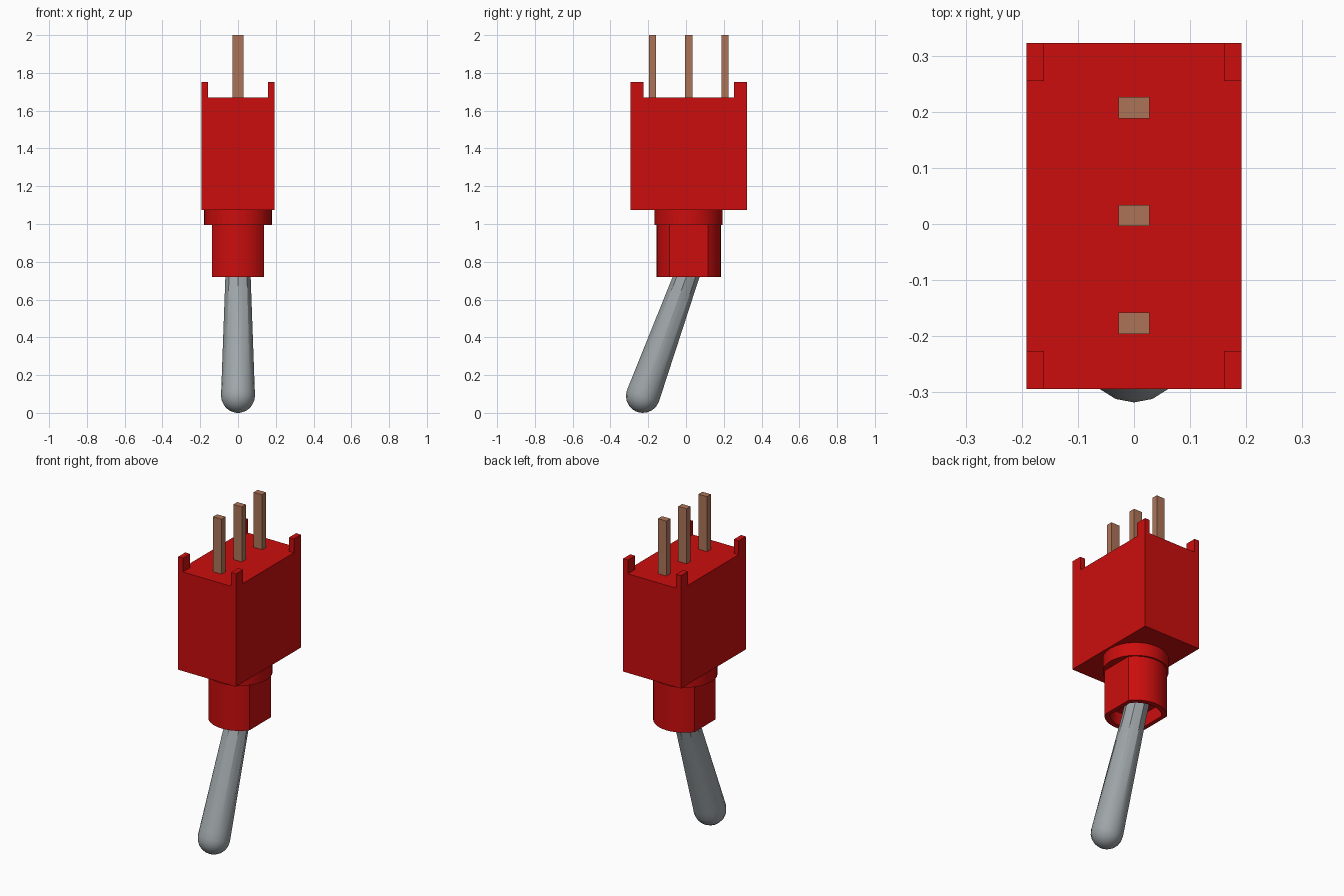
import bpy, bmesh, math
from mathutils import Matrix, Vector

if "Cube" in bpy.data.objects:
    bpy.data.objects.remove(bpy.data.objects["Cube"])

YC = 0.0145  # middle of the housing


def material(name, rgb, rough=0.5):
    m = bpy.data.materials.new(name)
    m.use_nodes = True
    m.diffuse_color = (*rgb, 1)
    bsdf = m.node_tree.nodes["Principled BSDF"]
    bsdf.inputs["Base Color"].default_value = (*rgb, 1)
    bsdf.inputs["Roughness"].default_value = rough
    return m


RED = material("red plastic", (0.60, 0.004, 0.004))
GREY = material("grey metal", (0.35, 0.385, 0.40))
BROWN = material("copper brown", (0.42, 0.175, 0.097))


def finish(name, bm, mat, smooth=None):
    bmesh.ops.recalc_face_normals(bm, faces=bm.faces)
    mesh = bpy.data.meshes.new(name)
    bm.to_mesh(mesh)
    bm.free()
    mesh.materials.append(mat)
    ob = bpy.data.objects.new(name, mesh)
    bpy.context.collection.objects.link(ob)
    if smooth:
        bpy.ops.object.select_all(action='DESELECT')
        ob.select_set(True)
        bpy.context.view_layer.objects.active = ob
        bpy.ops.object.shade_smooth_by_angle(angle=math.radians(smooth))
    return ob


def box(bm, lo, hi):
    lo, hi = Vector(lo), Vector(hi)
    mat = Matrix.Translation((lo + hi) / 2) @ Matrix.Diagonal((*(hi - lo), 1))
    return bmesh.ops.create_cube(bm, size=1, matrix=mat)


def skin(bm, loops):
    """Join successive closed loops of points with quads and cap both ends."""
    rings = [[bm.verts.new(p) for p in loop] for loop in loops]
    n = len(rings[0])
    for a, b in zip(rings, rings[1:]):
        for i in range(n):
            j = (i + 1) % n
            bm.faces.new((a[i], a[j], b[j], b[i]))
    bm.faces.new(rings[0])
    bm.faces.new(rings[-1])


# Housing: a box whose four top corners are raised into small posts
HX, HY, PX, PY = 0.192, 0.3085, 0.032, 0.068
bm = bmesh.new()
box(bm, (-HX, YC - HY, 1.075), (HX, YC + HY, 1.67))
for s in (-1, 1):
    for co, no in (((s * (HX - PX), 0, 0), (1, 0, 0)),
                   ((0, YC + s * (HY - PY), 0), (0, 1, 0))):
        bmesh.ops.bisect_plane(bm, geom=bm.verts[:] + bm.edges[:] + bm.faces[:],
                               plane_co=co, plane_no=no)
bm.normal_update()
corners = [f for f in bm.faces if f.normal.z > 0.9
           and abs(f.calc_center_median().x) > HX - PX
           and abs(f.calc_center_median().y - YC) > HY - PY]
for f in corners:
    ext = bmesh.ops.extrude_face_region(bm, geom=[f])["geom"]
    bmesh.ops.translate(bm, vec=(0, 0, 0.083),
                        verts=[v for v in ext if isinstance(v, bmesh.types.BMVert)])
    bmesh.ops.delete(bm, geom=[f], context='FACES')
bmesh.ops.dissolve_limit(bm, angle_limit=0.01, verts=bm.verts[:], edges=bm.edges[:])
finish("housing", bm, RED)

# Three terminal pins
for name, y in (("front_pin", -0.177), ("middle_pin", 0.015), ("back_pin", 0.207)):
    bm = bmesh.new()
    box(bm, (-0.028, y - 0.019, 1.65), (0.028, y + 0.019, 2.0))
    finish(name, bm, BROWN)

# Round collar under the housing
bm = bmesh.new()
bmesh.ops.create_cone(bm, cap_ends=True, segments=32, radius1=0.18, radius2=0.18,
                      depth=0.085, matrix=Matrix.Translation((0, YC, 1.0375)))
finish("collar", bm, RED, 30)


# Hollow bushing: a round tube with a flat on each side
def flatted(r, flat, z, n=12):
    a0 = math.acos(flat / r)
    arc = [a0 + (math.pi - 2 * a0) * i / n for i in range(n + 1)]
    return [(r * math.cos(a + h), YC + r * math.sin(a + h), z)
            for h in (0, math.pi) for a in arc]


bm = bmesh.new()
skin(bm, [flatted(0.17, 0.137, 1.01), flatted(0.17, 0.137, 0.72),
          flatted(0.14, 0.112, 0.72), flatted(0.14, 0.112, 0.80)])
finish("bushing", bm, RED, 25)

# Tilted lever: eight-sided at the top, blending into a round ball tip
R, SEG = 0.09, 16


def ring(r, h, octagon=False):
    k = math.cos(math.pi / 8) if octagon else 1
    return [(r * (k if i % 2 else 1) * math.cos(math.tau * i / SEG),
             r * (k if i % 2 else 1) * math.sin(math.tau * i / SEG), h)
            for i in range(SEG)]


tip = [ring(R * math.cos(a), R * math.sin(a))
       for a in (math.radians(d) for d in (-86, -72, -54, -36, -18, 0))]
bm = bmesh.new()
skin(bm, tip + [ring(0.0885, 0.04), ring(0.067, 0.67, True), ring(0.066, 0.78, True)])
bm.transform(Matrix.Translation((0, -0.228, R)) @ Matrix.Rotation(math.radians(-20), 4, 'X'))
finish("lever", bm, GREY, 30)
